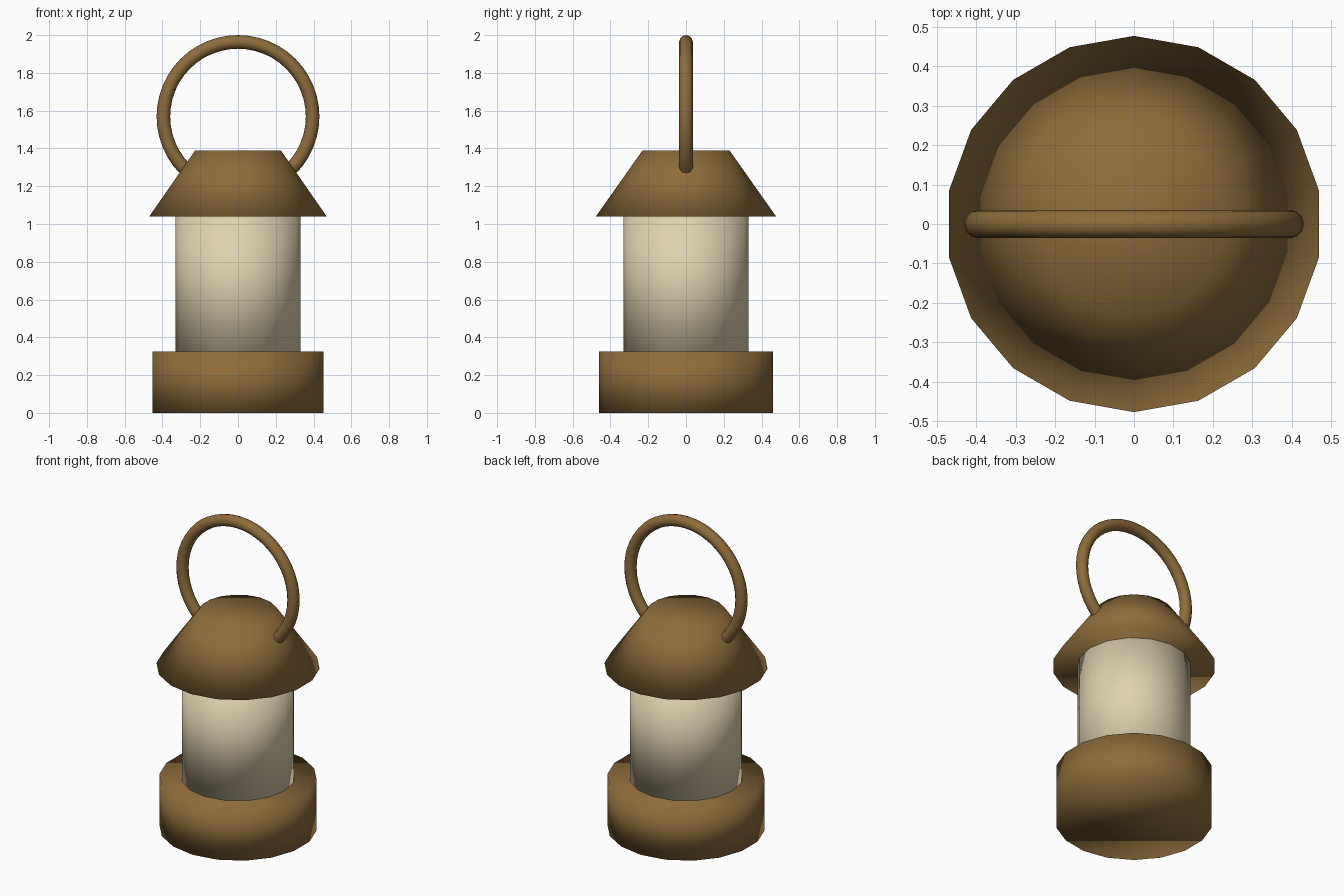
import bpy

cube = bpy.data.objects.get("Cube")
if cube:
    bpy.data.objects.remove(cube, do_unlink=True)


def make_material(name, color):
    mat = bpy.data.materials.new(name)
    mat.use_nodes = True
    mat.diffuse_color = color
    mat.node_tree.nodes["Principled BSDF"].inputs["Base Color"].default_value = color
    return mat


brass = make_material("aged_brass", (0.27, 0.15, 0.043, 1))
cream = make_material("cream_glass", (0.74, 0.64, 0.43, 1))


def finish(name, mat):
    """Name, colour and fully smooth-shade the active object."""
    obj = bpy.context.object
    obj.name = obj.data.name = name
    obj.data.materials.append(mat)
    bpy.ops.object.shade_smooth()
    return obj


def frustum(name, sides, bottom_radius, top_radius, z0, z1, mat):
    """Capped round part standing between two heights."""
    bpy.ops.mesh.primitive_cone_add(
        vertices=sides, radius1=bottom_radius, radius2=top_radius,
        depth=z1 - z0, end_fill_type='NGON', location=(0, 0, (z0 + z1) / 2))
    return finish(name, mat)


# Stacked body of the lantern
frustum("base", 18, 0.46, 0.46, 0, 0.325, brass)
frustum("glass_chamber", 16, 0.332, 0.332, 0.30, 1.06, cream)
frustum("roof", 18, 0.477, 0.23, 1.04, 1.39, brass)

# Upright carrying ring, its lower part sunk into the roof
bpy.ops.mesh.primitive_torus_add(
    major_segments=48, minor_segments=12, major_radius=0.395,
    minor_radius=0.036, location=(0, 0, 1.569), rotation=(1.5708, 0, 0))
finish("carrying_ring", brass)
